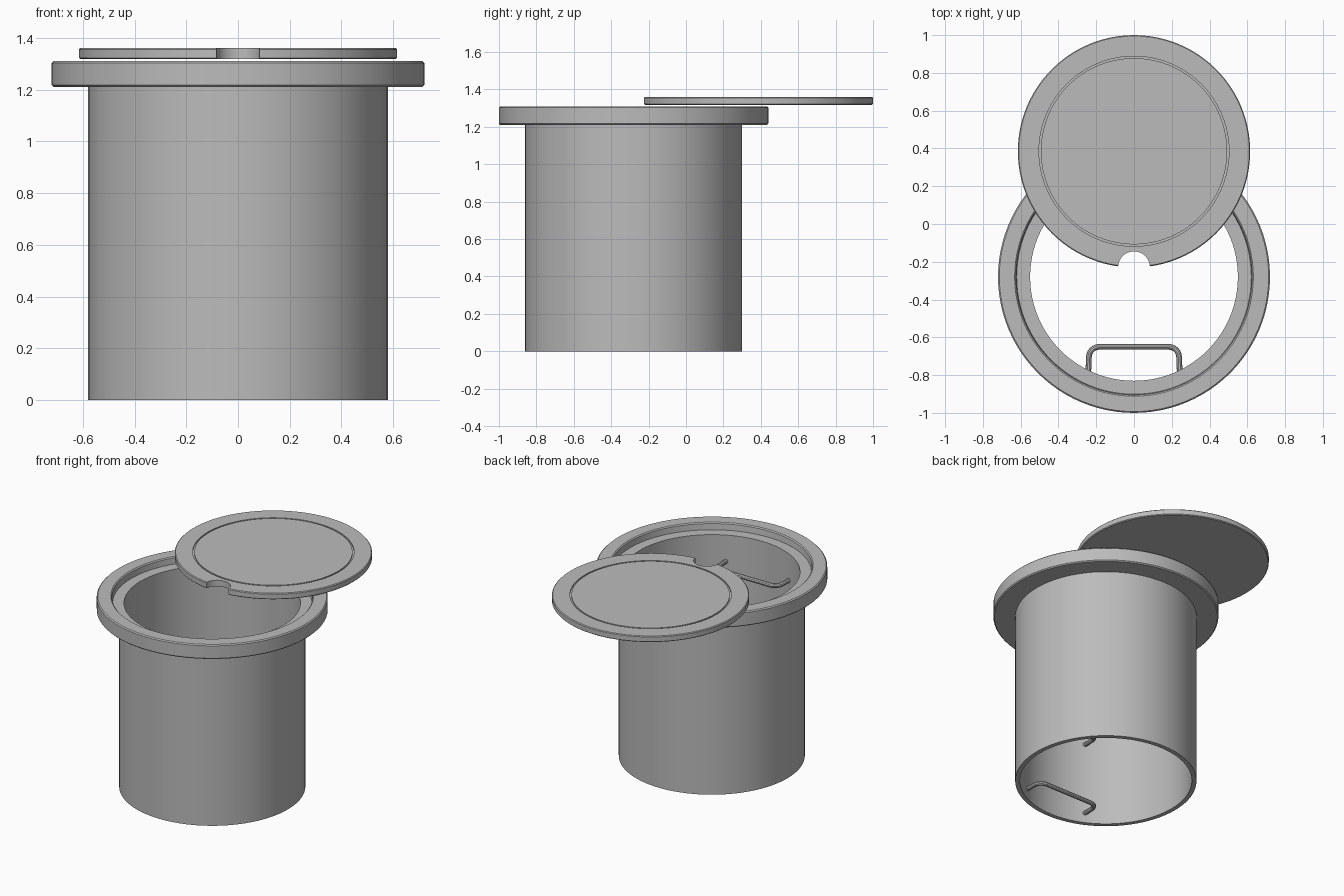
import bpy, bmesh, math

if "Cube" in bpy.data.objects:
    bpy.data.objects.remove(bpy.data.objects["Cube"])

grey = bpy.data.materials.new("concrete grey")
grey.diffuse_color = (0.5, 0.5, 0.5, 1)
grey.use_nodes = True
grey.node_tree.nodes["Principled BSDF"].inputs["Base Color"].default_value = grey.diffuse_color


def finish(ob):
    bpy.ops.object.select_all(action='DESELECT')
    ob.select_set(True)
    bpy.context.view_layer.objects.active = ob
    bpy.ops.object.shade_smooth_by_angle(angle=math.radians(30))


def lathe(name, profile, y, closed=True, n=96):
    """Revolve an (r, z) profile round a vertical axis at (0, y)."""
    bm = bmesh.new()
    rings = []
    for r, z in profile:
        if r == 0:
            rings.append([bm.verts.new((0, y, z))] * n)
        else:
            rings.append([bm.verts.new((r * math.cos(2 * math.pi * i / n),
                                        y + r * math.sin(2 * math.pi * i / n), z)) for i in range(n)])
    pairs = list(zip(rings, rings[1:]))
    if closed:
        pairs.append((rings[-1], rings[0]))
    for a, b in pairs:
        for i in range(n):
            j = (i + 1) % n
            bm.faces.new(list(dict.fromkeys((a[i], a[j], b[j], b[i]))))
    bmesh.ops.recalc_face_normals(bm, faces=bm.faces)
    me = bpy.data.meshes.new(name)
    bm.to_mesh(me)
    bm.free()
    me.materials.append(grey)
    ob = bpy.data.objects.new(name, me)
    bpy.context.collection.objects.link(ob)
    return ob


SHAFT_Y, LID_Y = -0.28, 0.385

# open shaft with a flanged, rebated rim
shaft = lathe("manhole_shaft", [
    (0.55, 0), (0.58, 0), (0.58, 1.21), (0.713, 1.21), (0.72, 1.217),
    (0.72, 1.303), (0.713, 1.31), (0.632, 1.31), (0.625, 1.303),
    (0.621, 1.262), (0.55, 1.262)], SHAFT_Y)
finish(shaft)

# lid with a ring groove
lid = lathe("manhole_lid", [
    (0, 1.318), (0.61, 1.318), (0.615, 1.323), (0.615, 1.355), (0.61, 1.36),
    (0.503, 1.36), (0.503, 1.352), (0.493, 1.352), (0.493, 1.36), (0, 1.36)],
    LID_Y, closed=False)

# finger notch cut through the lid edge
bpy.ops.mesh.primitive_cylinder_add(vertices=48, radius=0.084, depth=0.3,
                                    location=(0, -0.229, 1.34))
cutter = bpy.context.object
cutter.name = "notch_cutter"
cutter.hide_render = True
cutter.data.materials.append(grey)
mod = lid.modifiers.new("notch", 'BOOLEAN')
mod.operation = 'DIFFERENCE'
mod.solver = 'EXACT'
mod.object = cutter
bpy.ops.object.select_all(action='DESELECT')
lid.select_set(True)
bpy.context.view_layer.objects.active = lid
bpy.ops.object.modifier_apply(modifier=mod.name)
bpy.data.objects.remove(cutter)
finish(lid)


# step irons on the inside front wall
def step_iron(name, z):
    half = [(0.242, -0.79)]
    for i in range(7):
        a = math.radians(15 * i)
        half.append((0.184 + 0.055 * math.cos(a), -0.705 + 0.055 * math.sin(a)))
    path = half + [(-x, y) for x, y in reversed(half)]
    cu = bpy.data.curves.new(name, 'CURVE')
    cu.dimensions = '3D'
    cu.bevel_depth = 0.015
    cu.bevel_resolution = 3
    cu.use_fill_caps = True
    sp = cu.splines.new('POLY')
    sp.points.add(len(path) - 1)
    for p, (x, y) in zip(sp.points, path):
        p.co = (x, y, z, 1)
    cu.materials.append(grey)
    ob = bpy.data.objects.new(name, cu)
    bpy.context.collection.objects.link(ob)
    bpy.ops.object.select_all(action='DESELECT')
    ob.select_set(True)
    bpy.context.view_layer.objects.active = ob
    bpy.ops.object.convert(target='MESH')
    finish(bpy.context.object)


for k in range(3):
    step_iron(f"step_iron_{k + 1}", 0.07 + 0.505 * k)
